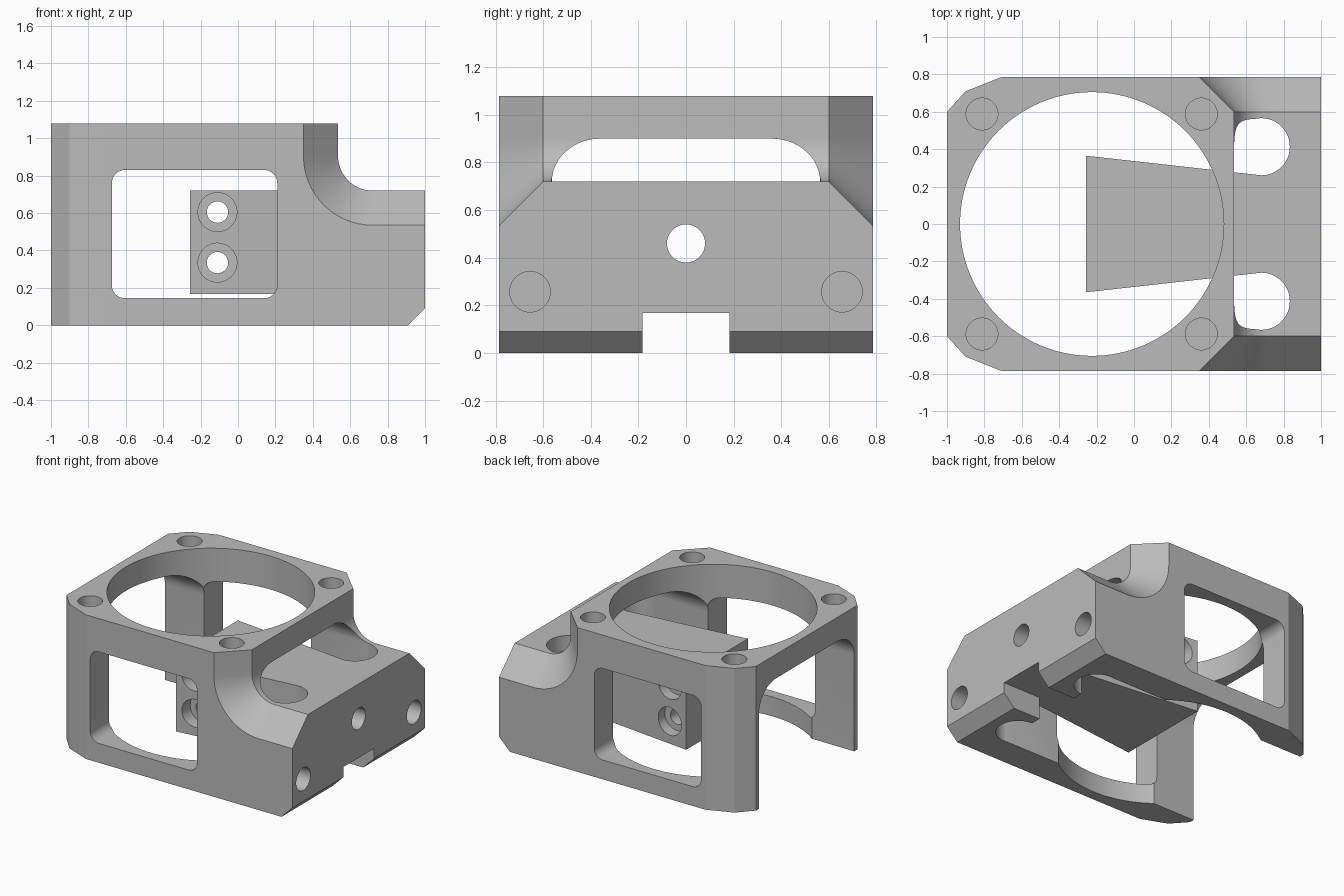
import bpy, bmesh
from math import sin, cos, pi, radians

cube = bpy.data.objects.get("Cube")
if cube:
    bpy.data.objects.remove(cube, do_unlink=True)

grey = bpy.data.materials.new("plain grey")
grey.use_nodes = True
colour = (0.5, 0.5, 0.5, 1)
grey.diffuse_color = colour
grey.node_tree.nodes["Principled BSDF"].inputs["Base Color"].default_value = colour


def loft(name, sections):
    """Closed solid through rings of equal point count."""
    bm = bmesh.new()
    rings = [[bm.verts.new(p) for p in s] for s in sections]
    n = len(rings[0])
    for a, b in zip(rings, rings[1:]):
        for i in range(n):
            j = (i + 1) % n
            bm.faces.new((a[i], a[j], b[j], b[i]))
    bm.faces.new(rings[0])
    bm.faces.new(rings[-1])
    bmesh.ops.recalc_face_normals(bm, faces=bm.faces)
    mesh = bpy.data.meshes.new(name)
    bm.to_mesh(mesh)
    bm.free()
    mesh.materials.append(grey)
    ob = bpy.data.objects.new(name, mesh)
    bpy.context.collection.objects.link(ob)
    return ob


def place(a, b, t, axis):
    return {"x": (t, a, b), "y": (a, t, b), "z": (a, b, t)}[axis]


def prism(name, pts, axis, lo, hi):
    return loft(name, [[place(a, b, t, axis) for a, b in pts] for t in (lo, hi)])


def arc(cx, cy, rx, ry, start, end, n):
    step = radians(end - start) / n
    return [(cx + rx * cos(radians(start) + i * step),
             cy + ry * sin(radians(start) + i * step)) for i in range(n + 1)]


def rod(cx, cy, r, axis, lo, hi, n=48):
    return prism("cutter", arc(cx, cy, r, r, 0, 360, n)[:-1], axis, lo, hi)


def combine(target, tool, operation="DIFFERENCE"):
    tool.hide_render = True
    mod = target.modifiers.new("cut", "BOOLEAN")
    mod.operation, mod.object, mod.solver = operation, tool, "EXACT"
    bpy.context.view_layer.objects.active = target
    bpy.ops.object.modifier_apply(modifier=mod.name)
    bpy.data.objects.remove(tool, do_unlink=True)


# Stepped body, its step and riser bevelled towards both sides
def body_section(y, inset):
    r = 0.185 + inset
    pts = [(-1, 0), (0.91, 0), (1, 0.09), (1, 0.72 - inset)]
    pts += arc(0.72, 0.905, r, r, 270, 180, 16)
    pts += [(0.535 - inset, 1.08), (-1, 1.08)]
    return [(x, y, z) for x, z in pts]


body = loft("fan_mount_body", [body_section(-0.785, 0.185), body_section(-0.6, 0),
                               body_section(0.6, 0), body_section(0.785, 0.185)])

# Faceted vertical corners at the open end
for s in (-1, 1):
    corner = [(-1.2, 0.6), (-1, 0.6), (-0.9, 0.71), (-0.71, 0.785), (-0.71, 1), (-1.2, 1)]
    combine(body, prism("cutter", [(x, s * y) for x, y in corner], "z", -0.1, 1.2))

# Round bore
combine(body, rod(-0.225, 0, 0.705, "z", -0.1, 1.2, 128))

# Arched tunnel, and its upper slot running out over the step
arch = arc(0.36, 0.72, 0.203, 0.18, 0, 90, 14) + arc(-0.36, 0.72, 0.203, 0.18, 90, 180, 14)
combine(body, prism("cutter", [(0.563, -0.1)] + arch + [(-0.563, -0.1)], "x", -1.1, 0.685))
combine(body, prism("cutter", arch, "x", 0.3, 1.1))

# Rounded slot ends through the step
for s in (-1, 1):
    combine(body, rod(0.68, s * 0.413, 0.153, "z", -0.1, 0.85))

# Side windows
window = []
for cx, cz, a in ((0.14, 0.76, 0), (-0.605, 0.76, 90), (-0.605, 0.215, 180), (0.14, 0.215, 270)):
    window += arc(cx, cz, 0.07, 0.07, a, a + 90, 8)
combine(body, prism("cutter", window, "y", -1, 1))

# Cable notch under the end wall
combine(body, prism("cutter", [(-0.182, -0.1), (0.182, -0.1), (0.182, 0.167), (-0.182, 0.167)],
                    "x", 0.6, 1.1))

# Tapered central arm
arm = [(-0.257, -0.365), (0.72, -0.256), (0.72, 0.256), (-0.257, 0.365)]
combine(body, prism("arm", arm, "z", 0.167, 0.72), "UNION")

# Cross holes in the arm with counterbores on both faces
for z in (0.335, 0.605):
    combine(body, rod(-0.11, z, 0.057, "y", -0.5, 0.5))
    for s in (-1, 1):
        combine(body, rod(-0.11, z, 0.104, "y", s * 0.26, s * 0.45))

# Lengthwise hole, blind end holes and blind top holes
combine(body, rod(0, 0.46, 0.08, "x", -0.4, 1.1))
for s in (-1, 1):
    combine(body, rod(s * 0.655, 0.257, 0.085, "x", 0.65, 1.1))
    for x in (-0.813, 0.36):
        combine(body, rod(x, s * 0.588, 0.085, "z", 0.88, 1.2))

bpy.ops.object.select_all(action="DESELECT")
body.select_set(True)
bpy.context.view_layer.objects.active = body
bpy.ops.object.shade_smooth_by_angle(angle=radians(20))
